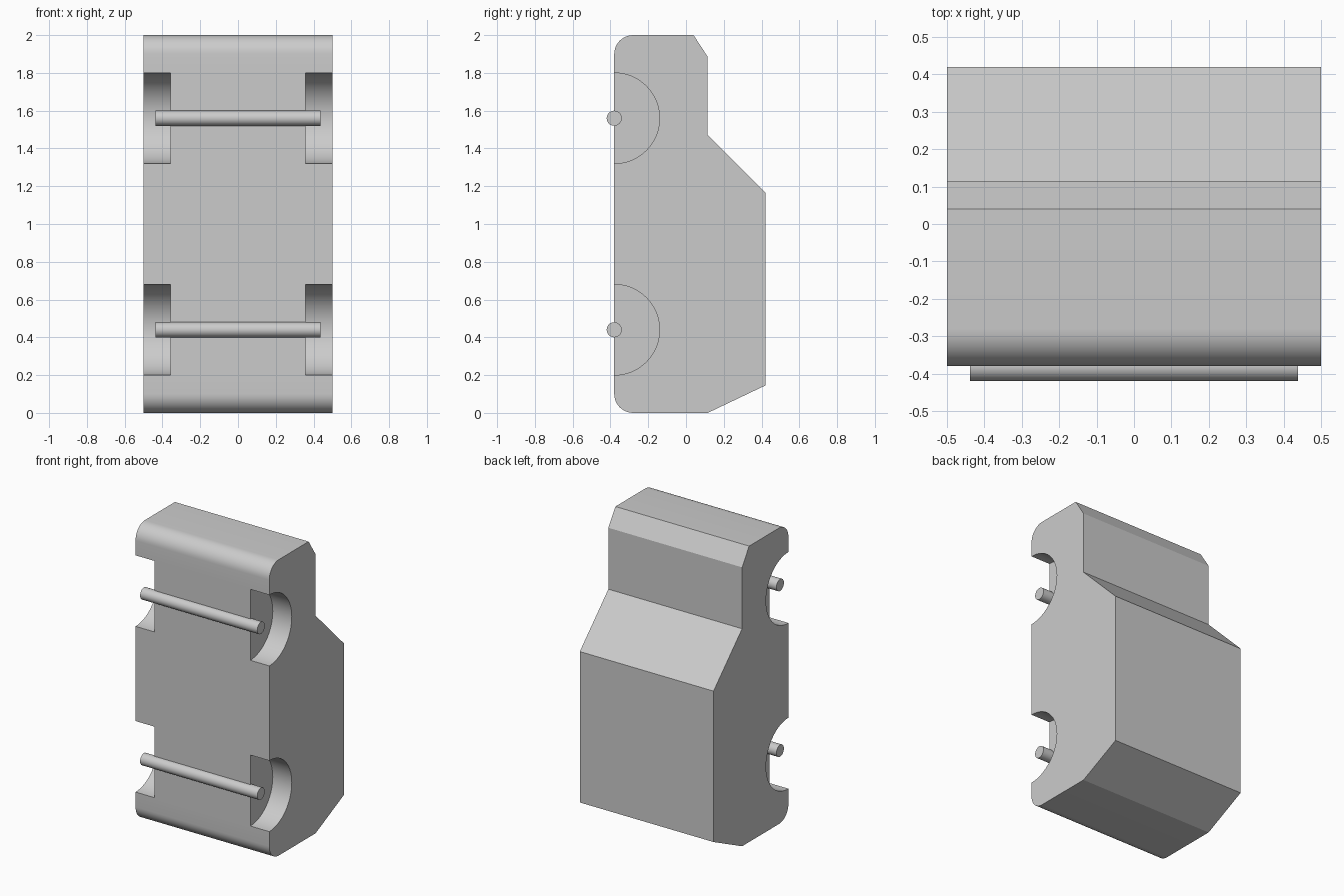
import bpy, bmesh
from math import sin, cos, pi, radians
from mathutils import Matrix

cube = bpy.data.objects.get("Cube")
if cube:
    bpy.data.objects.remove(cube, do_unlink=True)

WIDTH = 1.0
FRONT = -0.38
AXLE_HEIGHTS = (0.44, 1.56)

grey = bpy.data.materials.new("light grey")
grey.use_nodes = True
grey.diffuse_color = (0.6, 0.6, 0.6, 1)
grey.node_tree.nodes["Principled BSDF"].inputs["Base Color"].default_value = (0.6, 0.6, 0.6, 1)


def add_object(name, bm):
    mesh = bpy.data.meshes.new(name)
    bmesh.ops.recalc_face_normals(bm, faces=bm.faces)
    bm.to_mesh(mesh)
    bm.free()
    mesh.materials.append(grey)
    obj = bpy.data.objects.new(name, mesh)
    bpy.context.collection.objects.link(obj)
    return obj


def activate(obj):
    bpy.ops.object.select_all(action='DESELECT')
    obj.select_set(True)
    bpy.context.view_layer.objects.active = obj


def smooth(obj):
    activate(obj)
    bpy.ops.object.shade_smooth_by_angle(angle=radians(20))


def cross_cylinder(name, x, z, radius, length, sides):
    """Cylinder lying along x on the front plane."""
    bm = bmesh.new()
    place = Matrix.Translation((x, FRONT, z)) @ Matrix.Rotation(pi / 2, 4, 'Y')
    bmesh.ops.create_cone(bm, cap_ends=True, segments=sides, radius1=radius,
                          radius2=radius, depth=length, matrix=place)
    return add_object(name, bm)


def arc(y, z, radius, start, steps=10):
    """Quarter circle of profile points, turning clockwise."""
    angles = [start - pi / 2 * i / steps for i in range(steps + 1)]
    return [(y + radius * cos(a), z + radius * sin(a)) for a in angles]


# Body: side profile extruded across the width
R = 0.1
profile = arc(FRONT + R, R, R, -pi / 2) + arc(FRONT + R, 2 - R, R, pi)
profile += [(0.04, 2), (0.115, 1.885), (0.115, 1.47),
            (0.42, 1.165), (0.42, 0.145), (0.115, 0)]
bm = bmesh.new()
side = bm.faces.new([bm.verts.new((-WIDTH / 2, y, z)) for y, z in profile])
grown = bmesh.ops.extrude_face_region(bm, geom=[side])["geom"]
bmesh.ops.translate(bm, vec=(WIDTH, 0, 0),
                    verts=[v for v in grown if isinstance(v, bmesh.types.BMVert)])
body = add_object("body", bm)

# Wheel wells: round recesses cut into both sides
for z in AXLE_HEIGHTS:
    for sign in (-1, 1):
        cutter = cross_cylinder("wheel_well_cutter", sign * 0.508, z, 0.24, 0.3, 64)
        cutter.hide_render = True
        cut = body.modifiers.new("wheel_well", 'BOOLEAN')
        cut.operation = 'DIFFERENCE'
        cut.solver = 'EXACT'
        cut.object = cutter
        activate(body)
        bpy.ops.object.modifier_apply(modifier=cut.name)
        bpy.data.objects.remove(cutter, do_unlink=True)
smooth(body)

# Axles: thin rods between the wheel wells
for name, z in zip(("lower_axle", "upper_axle"), AXLE_HEIGHTS):
    smooth(cross_cylinder(name, 0, z, 0.04, 0.876, 32))
